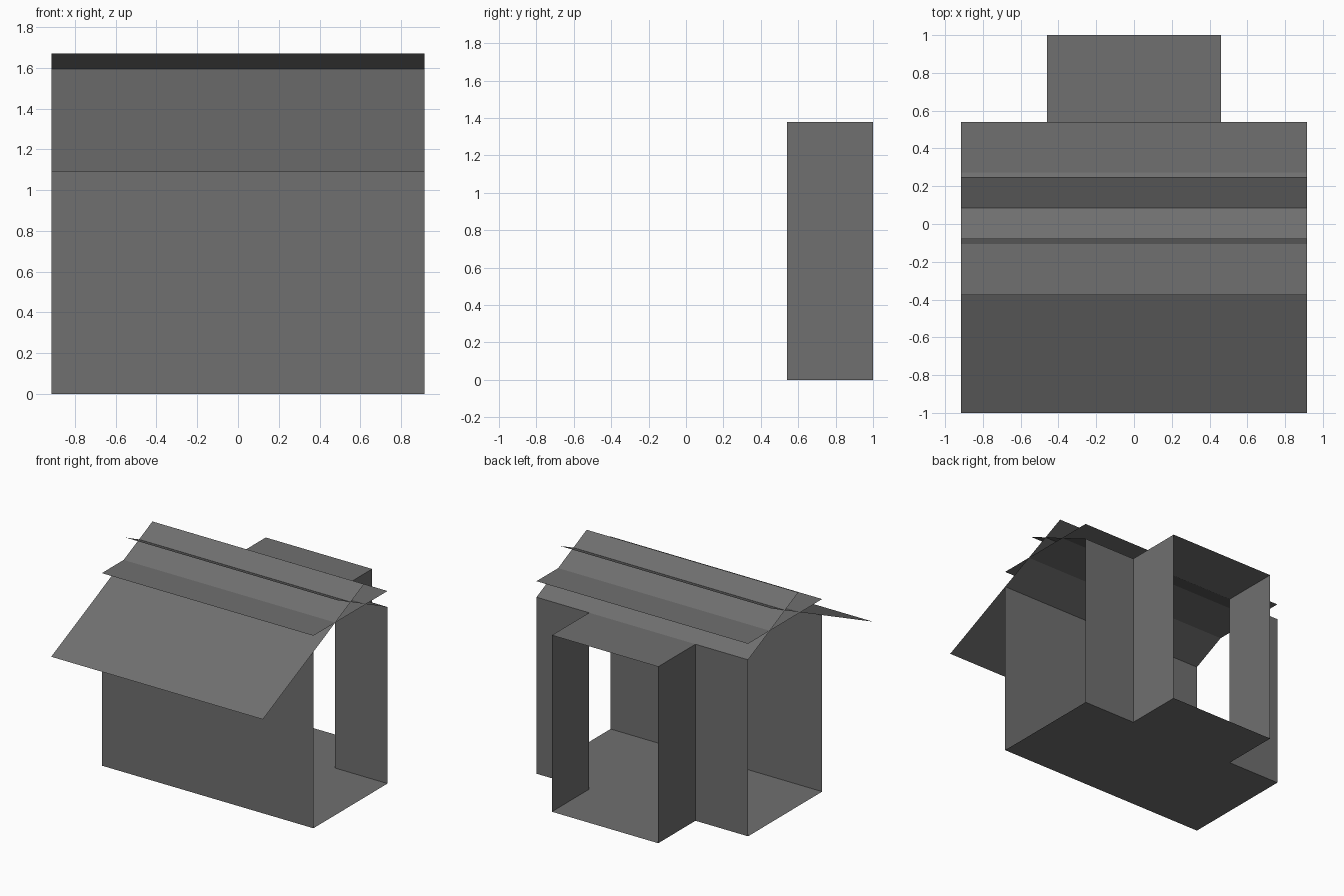
import bpy, bmesh

if "Cube" in bpy.data.objects:
    bpy.data.objects.remove(bpy.data.objects["Cube"])

# One flat grey for the whole hut
grey = bpy.data.materials.new("grey")
grey.diffuse_color = (0.16, 0.16, 0.16, 1.0)
grey.use_nodes = True
grey.node_tree.nodes["Principled BSDF"].inputs["Base Color"].default_value = grey.diffuse_color

W = 0.915             # half width of the body
FRONT, BACK = -0.375, 0.54
P = 0.46              # half width of the porch
PORCH_END = 1.0
WALL = 1.38           # wall height
CEIL = 1.505          # height of the flat roof sheet


def sheets(name, quads):
    """Object made of thin open sheets, each given by its corner points."""
    bm = bmesh.new()
    for q in quads:
        bm.faces.new([bm.verts.new(p) for p in q])
    bmesh.ops.remove_doubles(bm, verts=bm.verts, dist=1e-4)
    me = bpy.data.meshes.new(name)
    bm.to_mesh(me)
    bm.free()
    me.materials.append(grey)
    ob = bpy.data.objects.new(name, me)
    bpy.context.collection.objects.link(ob)
    return ob


def across(a, b, x0=-W, x1=W):
    """Quad spanning x0..x1 between two (y, z) profile points."""
    return [(x0, *a), (x1, *a), (x1, *b), (x0, *b)]


# Floor of body and porch, facing down
sheets("floor", [across((BACK, 0), (FRONT, 0)),
                 across((PORCH_END, 0), (BACK, 0), -P, P)])

# Front wall
sheets("front_wall", [across((FRONT, 0), (FRONT, WALL))])

# Back wall panels either side of the porch opening
sheets("back_wall", [across((BACK, WALL), (BACK, 0), x0, x1)
                     for x0, x1 in ((-W, -P), (P, W))])

# Porch: two side walls and a flat roof, end left open
right = [(P, BACK, 0), (P, PORCH_END, 0), (P, PORCH_END, WALL), (P, BACK, WALL)]
left = [(-x, y, z) for x, y, z in reversed(right)]
sheets("porch", [right, left,
                 across((BACK, WALL), (PORCH_END, WALL), -P, P)])

# Long front roof slope with overhang, crossing the short back slope
sheets("front_roof_slope", [across((-1.0, 1.09), (0.25, 1.67))])
sheets("back_roof_slope", [across((-0.08, 1.67), (BACK, WALL))])

# Flat sheet through the roof
sheets("flat_roof_sheet", [across((FRONT, CEIL), (BACK, CEIL))])
